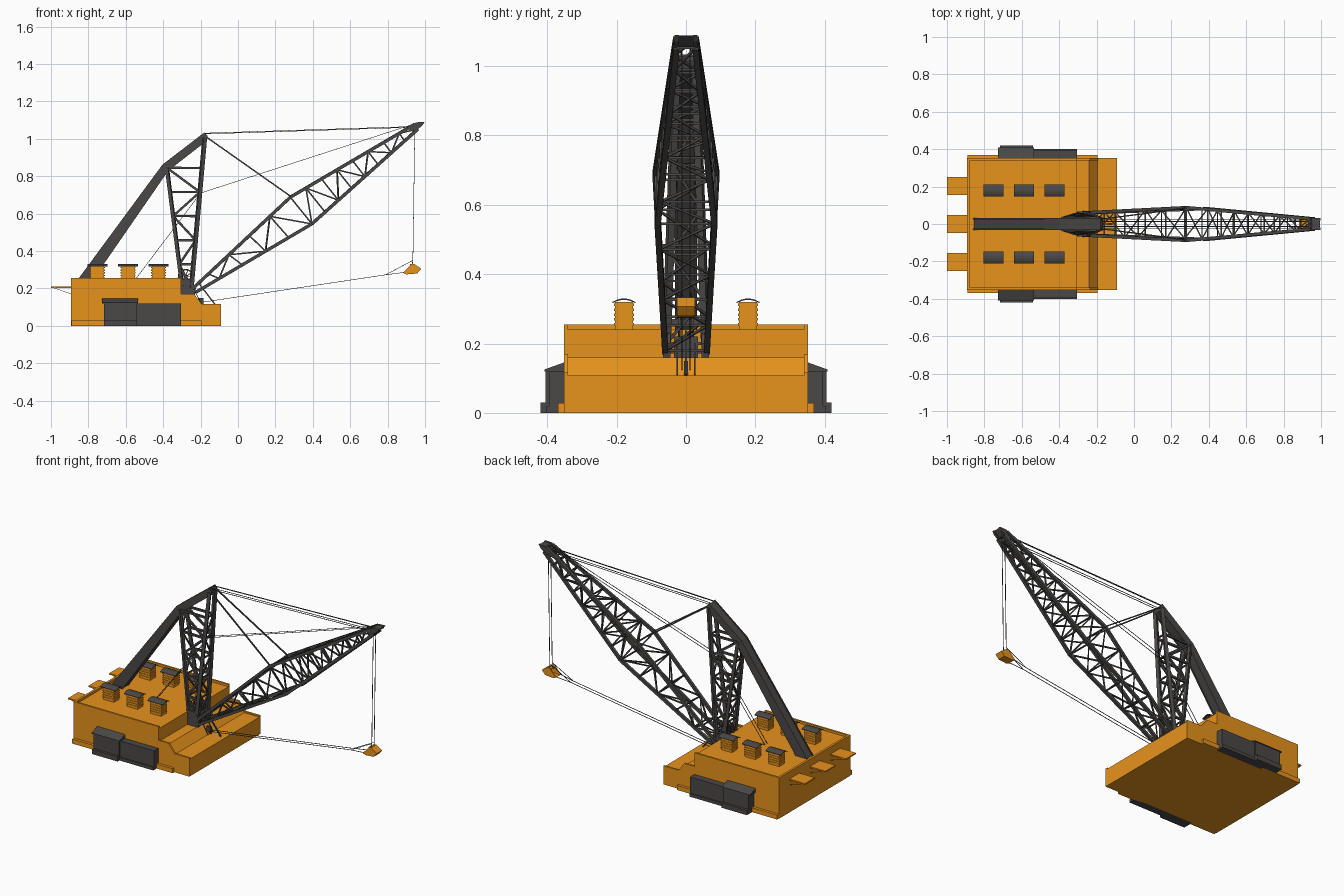
import bpy, bmesh, math
from mathutils import Vector, Matrix

if "Cube" in bpy.data.objects:
    bpy.data.objects.remove(bpy.data.objects["Cube"])


def material(name, col):
    m = bpy.data.materials.new(name)
    m.diffuse_color = (*col, 1)
    m.use_nodes = True
    m.node_tree.nodes["Principled BSDF"].inputs["Base Color"].default_value = m.diffuse_color
    return m


ORANGE = material("orange_paint", (0.8, 0.29, 0.012))
DARK = material("dark_steel", (0.07, 0.066, 0.063))


def finish(name, bm, mat):
    bmesh.ops.recalc_face_normals(bm, faces=bm.faces[:])
    me = bpy.data.meshes.new(name)
    bm.to_mesh(me)
    bm.free()
    me.materials.append(mat)
    ob = bpy.data.objects.new(name, me)
    bpy.context.collection.objects.link(ob)
    return ob


def add_prism(bm, pts, a, b, axis='y'):
    """Extrude an (x,z) profile along y, or a (y,z) profile along x."""
    def place(p, d):
        return (p[0], d, p[1]) if axis == 'y' else (d, p[0], p[1])
    lo = [bm.verts.new(place(p, a)) for p in pts]
    hi = [bm.verts.new(place(p, b)) for p in pts]
    bm.faces.new(lo)
    bm.faces.new(hi[::-1])
    n = len(pts)
    for i in range(n):
        bm.faces.new((lo[i], hi[i], hi[(i + 1) % n], lo[(i + 1) % n]))


def add_box(bm, x0, x1, y0, y1, z0, z1):
    add_prism(bm, [(x0, z0), (x1, z0), (x1, z1), (x0, z1)], y0, y1)


def add_strut(bm, a, b, half):
    a, b = Vector(a), Vector(b)
    d = b - a
    mat = (Matrix.Translation((a + b) / 2) @ d.to_track_quat('Z', 'Y').to_matrix().to_4x4()
           @ Matrix.Rotation(math.pi / 4, 4, 'Z'))
    bmesh.ops.create_cone(bm, cap_ends=True, segments=4, radius1=half * 1.414,
                          radius2=half * 1.414, depth=d.length, matrix=mat)


def add_path(bm, pts, half):
    for a, b in zip(pts, pts[1:]):
        add_strut(bm, a, b, half)


def sample(poly, bays):
    """Nodes along a polyline, with a bay count for each segment."""
    out = [Vector(poly[0])]
    for a, b, n in zip(poly, poly[1:], bays):
        out += [Vector(a).lerp(Vector(b), (i + 1) / n) for i in range(n)]
    return out


def add_lacing(bm, p, q, half, rungs=True):
    for i in range(len(p)):
        if rungs:
            add_strut(bm, p[i], q[i], half)
        if i + 1 < len(p):
            a, b = (p[i], q[i + 1]) if i % 2 else (q[i], p[i + 1])
            add_strut(bm, a, b, half)


def mirror_y(p, s):
    return (p[0], p[1] * s, p[2])


# Machinery house: core, raised side rims, rear rim and base ledge
bm = bmesh.new()
add_prism(bm, [(-.89, 0), (-.09, 0), (-.09, .108), (-.195, .108), (-.24, .16),
               (-.305, .16), (-.305, .241), (-.89, .241)], -.34, .34)
finish("house_body", bm, ORANGE)
bm = bmesh.new()
rim = [(-.892, 0), (-.09, 0), (-.09, .116), (-.193, .116), (-.235, .17),
       (-.305, .17), (-.305, .255), (-.892, .255)]
for s in (1, -1):
    add_prism(bm, rim, s * .34, s * .352)
add_box(bm, -.892, -.878, -.34, .34, 0, .255)
add_box(bm, -.89, -.195, -.369, .369, 0, .028)
finish("house_rim", bm, ORANGE)

# Side walking gear housings
for s, side in ((1, "left"), (-1, "right")):
    bm = bmesh.new()
    add_box(bm, -.716, -.305, s * .35, s * .395, 0, .12)
    add_box(bm, -.716, -.54, s * .35, s * .405, 0, .125)
    add_box(bm, -.716, -.54, s * .35, s * .42, 0, .03)
    add_box(bm, -.54, -.305, s * .35, s * .402, 0, .02)
    add_prism(bm, [(s * .35, .12), (s * .408, .12), (s * .408, .125), (s * .35, .146)],
              -.728, -.535, 'x')
    finish(side + "_walking_gear_housing", bm, DARK)

# Roof vents with slats and arched caps
vents, caps = bmesh.new(), bmesh.new()
for x in (-.752, -.588, -.425):
    for y in (-.179, .179):
        add_box(vents, x - .036, x + .036, y - .026, y + .026, .235, .32)
        for k in range(5):
            z = .252 + k * .014
            add_box(vents, x - .04, x + .04, y - .029, y + .029, z, z + .007)
        arc = [(y + .033 * t, .330 - .010 * t * t) for t in (-1, -.6, -.2, .2, .6, 1)]
        add_prism(caps, arc + [(a, b - .004) for a, b in arc[::-1]], x - .053, x + .053, 'x')
finish("roof_vents", vents, ORANGE)
finish("vent_caps", caps, DARK)

# Rear awnings with braces
bm = bmesh.new()
for y in (-.203, 0, .203):
    add_box(bm, -1, -.888, y - .049, y + .049, .202, .21)
    for s in (1, -1):
        add_strut(bm, (-.985, y + s * .045, .203), (-.89, y + s * .045, .17), .0012)
finish("rear_awnings", bm, ORANGE)

# Mast foot brackets and centre block
bm = bmesh.new()
for s in (1, -1):
    add_prism(bm, [(-.305, .16), (-.232, .16), (-.225, .2), (-.25, .25), (-.305, .25)],
              s * .045, s * .066)
add_box(bm, -.305, -.25, -.034, .034, .155, .22)
finish("mast_foot_brackets", bm, DARK)

# Spoked sheave at the mast foot
bm = bmesh.new()
c = Vector((-.28, 0, .262))
ring = [c + Vector((math.cos(a), 0, math.sin(a))) * .039
        for a in (i * math.tau / 20 for i in range(21))]
for s in (1, -1):
    off = Vector((0, s * .02, 0))
    add_path(bm, [p + off for p in ring], .0035)
    for p in ring[:20:2]:
        add_strut(bm, c + off, p + off, .002)
add_strut(bm, c - Vector((0, .06, 0)), c + Vector((0, .06, 0)), .009)
finish("mast_sheave", bm, DARK)

# Lattice mast
bm = bmesh.new()
rear = [(-.297, .056, .2), (-.38, .03, .845)]
front = [(-.25, .056, .2), (-.178, .028, 1.005)]
front_low = Vector(front[0]).lerp(Vector(front[1]), .8)
sides = []
for s in (1, -1):
    r = [mirror_y(p, s) for p in rear]
    f = [mirror_y(p, s) for p in front]
    add_strut(bm, *r, .009)
    add_strut(bm, *f, .010)
    rn = sample(r, [5])
    fn = sample([f[0], mirror_y(front_low, s)], [5])
    add_lacing(bm, rn, fn, .006)
    sides.append((rn, fn))
for k in (0, 1):
    add_lacing(bm, sides[0][k], sides[1][k], .004)
finish("mast_lattice", bm, DARK)

# Bent back stay beam: web with two side plates
bm = bmesh.new()
add_prism(bm, [(-.855, .24), (-.402, .857), (-.18, 1.03), (-.165, 1.015), (-.172, .99),
               (-.375, .832), (-.785, .24)], -.024, .024)
for s in (1, -1):
    add_prism(bm, [(-.862, .24), (-.404, .862), (-.18, 1.034), (-.163, 1.015), (-.17, .987),
                   (-.373, .829), (-.78, .24)], s * .024, s * .031)
finish("back_stay_beam", bm, DARK)

# Lattice boom: four bent chords with lacing on every side
bm = bmesh.new()
top = [(-.268, .06, .175), (.28, .088, .688), (.945, .028, 1.078)]
bot = [(-.225, .06, .18), (.395, .082, .545), (.962, .028, 1.052)]
sides = []
for s in (1, -1):
    t = [mirror_y(p, s) for p in top]
    b = [mirror_y(p, s) for p in bot]
    add_path(bm, t, .0085)
    add_path(bm, b, .0085)
    tn, bn = sample(t, [5, 8]), sample(b, [5, 8])
    add_lacing(bm, tn[1:], bn[1:], .0038)
    sides.append((tn, bn))
for k in (0, 1):
    add_lacing(bm, sides[0][k], sides[1][k], .0035)
finish("boom_lattice", bm, DARK)

# Boom head
bm = bmesh.new()
for s in (1, -1):
    add_prism(bm, [(.915, 1.05), (.95, 1.088), (.998, 1.09), (.985, 1.07), (.94, 1.034)],
              s * .02, s * .033)
add_prism(bm, [(.93, 1.065), (.952, 1.086), (.995, 1.088), (.95, 1.05)], -.022, .022)
finish("boom_head", bm, DARK)

# Boom support rods from mast top to boom knee
bm = bmesh.new()
for s in (1, -1):
    add_strut(bm, (-.17, s * .026, 1.01), (.285, s * .086, .69), .0035)
finish("boom_support_rods", bm, DARK)

# Ropes: pendants, hoist, drag and bucket rigging
bm = bmesh.new()
for s in (1, -1):
    for y, dz in ((.026, 0), (.014, .004)):
        add_strut(bm, (-.18, s * y, 1.026 + dz), (.95, s * y, 1.062 + dz), .0014)
    y = s * .012
    add_path(bm, [(-.555, y, .24), (-.2, y, .71), (.95, y, 1.082)], .0013)
    add_path(bm, [(.945, y, 1.04), (.935, y, .35), (.93, s * .022, .32)], .0014)
    add_path(bm, [(-.2, y, .125), (.79, y, .273), (.89, s * .022, .286)], .0014)
    add_strut(bm, (.79, y, .273), (.935, y, .35), .0013)
finish("ropes", bm, DARK)

# Drag rope guide on the front deck
bm = bmesh.new()
add_strut(bm, (-.215, 0, .235), (-.118, 0, .108), .0035)
add_box(bm, -.215, -.185, -.006, .006, .1, .15)
for s in (1, -1):
    add_strut(bm, (-.24, s * .025, .2), (-.19, s * .025, .11), .0018)
finish("drag_rope_guide", bm, DARK)

# Open bucket with the mouth toward the house
bm = bmesh.new()
side = [(.882, .284), (.925, .328), (.94, .332), (.98, .306), (.958, .28), (.90, .275)]
for s in (1, -1):
    add_prism(bm, side, s * .021, s * .026)
add_prism(bm, [(.94, .332), (.98, .306), (.958, .28), (.90, .275), (.882, .284),
               (.9, .281), (.953, .286), (.971, .305), (.936, .326)], -.022, .022)
add_box(bm, .92, .934, -.024, .024, .32, .33)
finish("bucket", bm, ORANGE)
